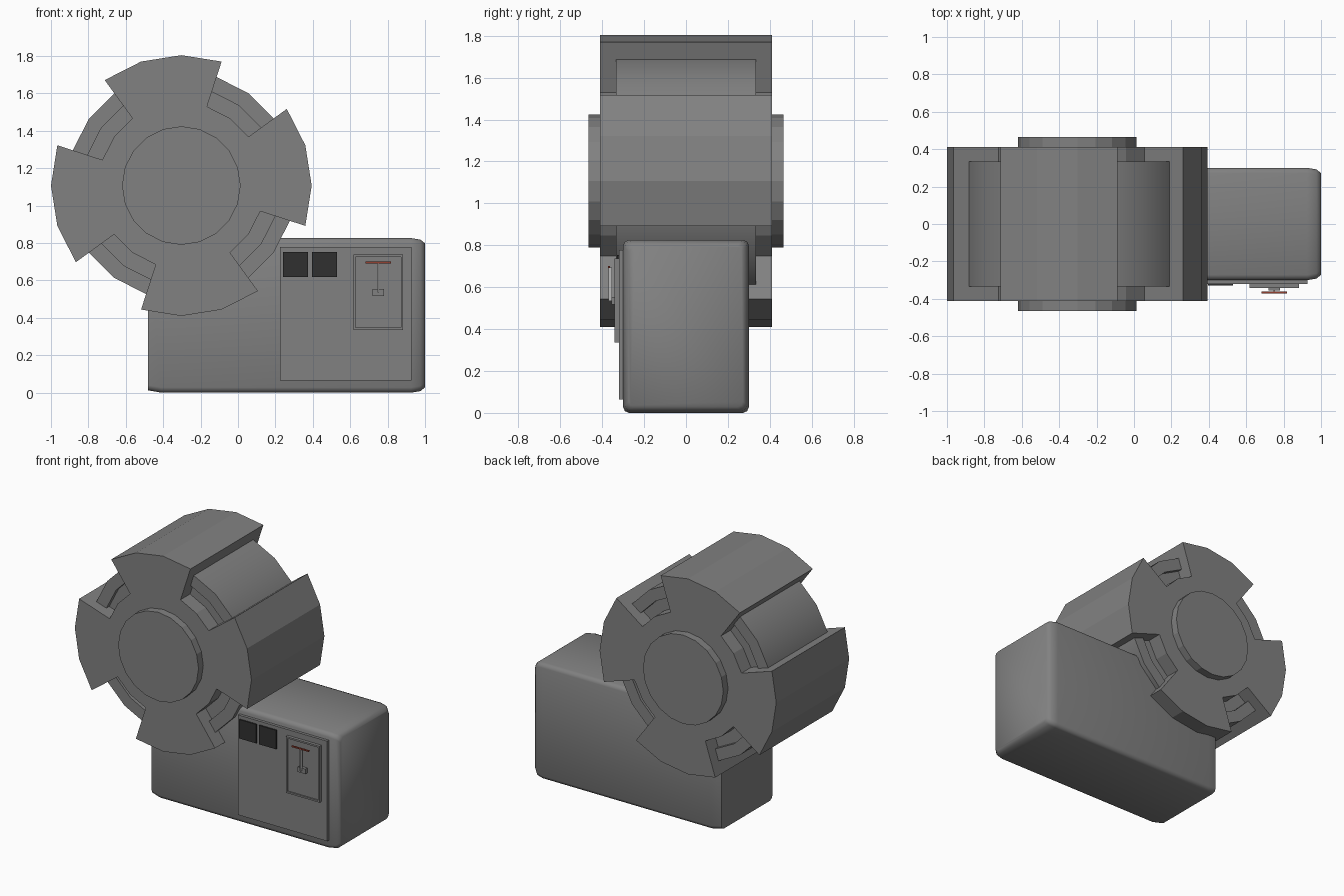
import bpy, bmesh
from math import cos, sin, radians

if "Cube" in bpy.data.objects:
    bpy.data.objects.remove(bpy.data.objects["Cube"])

CX, CZ, STEP = -0.303, 1.107, 18      # wheel centre and facet angle
GREY, PALE, BLACK, RED = (0.22,) * 3, (0.5,) * 3, (0.03,) * 3, (0.3, 0.05, 0.03)
mats = {}


def paint(color):
    if color not in mats:
        mats[color] = bpy.data.materials.new(f"paint_{len(mats) + 1}")
        mats[color].diffuse_color = (*color, 1)
    return mats[color]


def finish(name, bm, color=GREY):
    bmesh.ops.recalc_face_normals(bm, faces=bm.faces[:])
    me = bpy.data.meshes.new(name)
    bm.to_mesh(me)
    bm.free()
    ob = bpy.data.objects.new(name, me)
    bpy.context.collection.objects.link(ob)
    me.materials.append(paint(color))
    return ob


def smooth(ob, angle):
    bpy.ops.object.select_all(action='DESELECT')
    ob.select_set(True)
    bpy.context.view_layer.objects.active = ob
    bpy.ops.object.shade_smooth_by_angle(angle=radians(angle))


def loft(name, rings):
    """Bridge rings of equal length and cap both ends."""
    bm = bmesh.new()
    vs = [[bm.verts.new(p) for p in r] for r in rings]
    n = len(vs[0])
    for a, b in zip(vs, vs[1:]):
        for i in range(n):
            j = (i + 1) % n
            bm.faces.new((a[i], a[j], b[j], b[i]))
    bm.faces.new(vs[0])
    bm.faces.new(vs[-1])
    return finish(name, bm)


def polar(r, deg, y):
    return (CX + r * cos(radians(deg)), y, CZ + r * sin(radians(deg)))


def lathe(name, profile):
    return loft(name, [[polar(r, STEP * i, y) for i in range(20)] for r, y in profile])


def box(name, x0, x1, y0, y1, z0, z1, color=GREY):
    bm = bmesh.new()
    bmesh.ops.create_cube(bm, size=1)
    for v in bm.verts:
        v.co = ((x0 + x1) / 2 + v.co.x * (x1 - x0),
                (y0 + y1) / 2 + v.co.y * (y1 - y0),
                (z0 + z1) / 2 + v.co.z * (z1 - z0))
    return finish(name, bm, color)


# Four-lobed wheel
outline = []
for k in range(4):
    base = 90 * k
    outline += [(0.697, base + a) for a in (-18, 0, 18, 36)]
    outline += [(0.444, base + a) for a in (36, 54, 72)]
loft("lobed_wheel", [[polar(r, a, y) for r, a in outline] for y in (-0.411, 0.411)])

# Drum seen between lobes, with a sunken ring groove on each face
drum = lathe("drum", [(0.43, -0.303), (0.527, -0.303), (0.527, -0.335), (0.61, -0.335),
                      (0.61, 0.335), (0.527, 0.335), (0.527, 0.303), (0.43, 0.303)])
smooth(drum, 30)

# Hub discs
lathe("hub", [(0.317, -0.465), (0.317, 0.465)])


# Base housing: rounded section with softened ends
def section(x, inset):
    hy, z0, z1, c = 0.3 - inset, inset, 0.826 - inset, 0.028
    pts = []
    for sy, zc, start in ((1, z1 - c, 0), (-1, z1 - c, 90), (-1, z0 + c, 180), (1, z0 + c, 270)):
        for a in (0, 45, 90):
            t = radians(start + a)
            pts.append((x, sy * (hy - c) + c * cos(t), zc + c * sin(t)))
    return pts


housing = loft("base_housing", [section(-0.48, 0.012), section(-0.41, 0), section(0.925, 0),
                                section(0.975, 0.008), section(1.0, 0.028)])
smooth(housing, 50)

# Front cover panel and its instrument frame
box("front_panel", 0.225, 0.928, -0.32, -0.29, 0.065, 0.778)
X0, X1, Z0, Z1, T = 0.617, 0.883, 0.336, 0.738, 0.012


def rect(x0, x1, z0, z1, y):
    return [(x0, y, z0), (x1, y, z0), (x1, y, z1), (x0, y, z1)]


loft("dial_frame", [rect(X0, X1, Z0, Z1, -0.315), rect(X0, X1, Z0, Z1, -0.342),
                    rect(X0 + T, X1 - T, Z0 + T, Z1 - T, -0.342),
                    rect(X0 + T, X1 - T, Z0 + T, Z1 - T, -0.332)])

# Dark square windows
for i, x in enumerate((0.24, 0.395)):
    box(f"window_{i + 1}", x, x + 0.135, -0.33, -0.315, 0.618, 0.753, BLACK)

# Lever: block, pale rod and red bar
box("lever_block", 0.72, 0.78, -0.355, -0.325, 0.517, 0.553)
box("lever_rod", 0.746, 0.754, -0.37, -0.352, 0.535, 0.695, PALE)
box("lever_bar", 0.682, 0.818, -0.372, -0.362, 0.691, 0.7, RED)

for m in bpy.data.materials:
    if m.users and not m.is_grease_pencil:
        m.use_nodes = True
        m.node_tree.nodes["Principled BSDF"].inputs["Base Color"].default_value = m.diffuse_color
